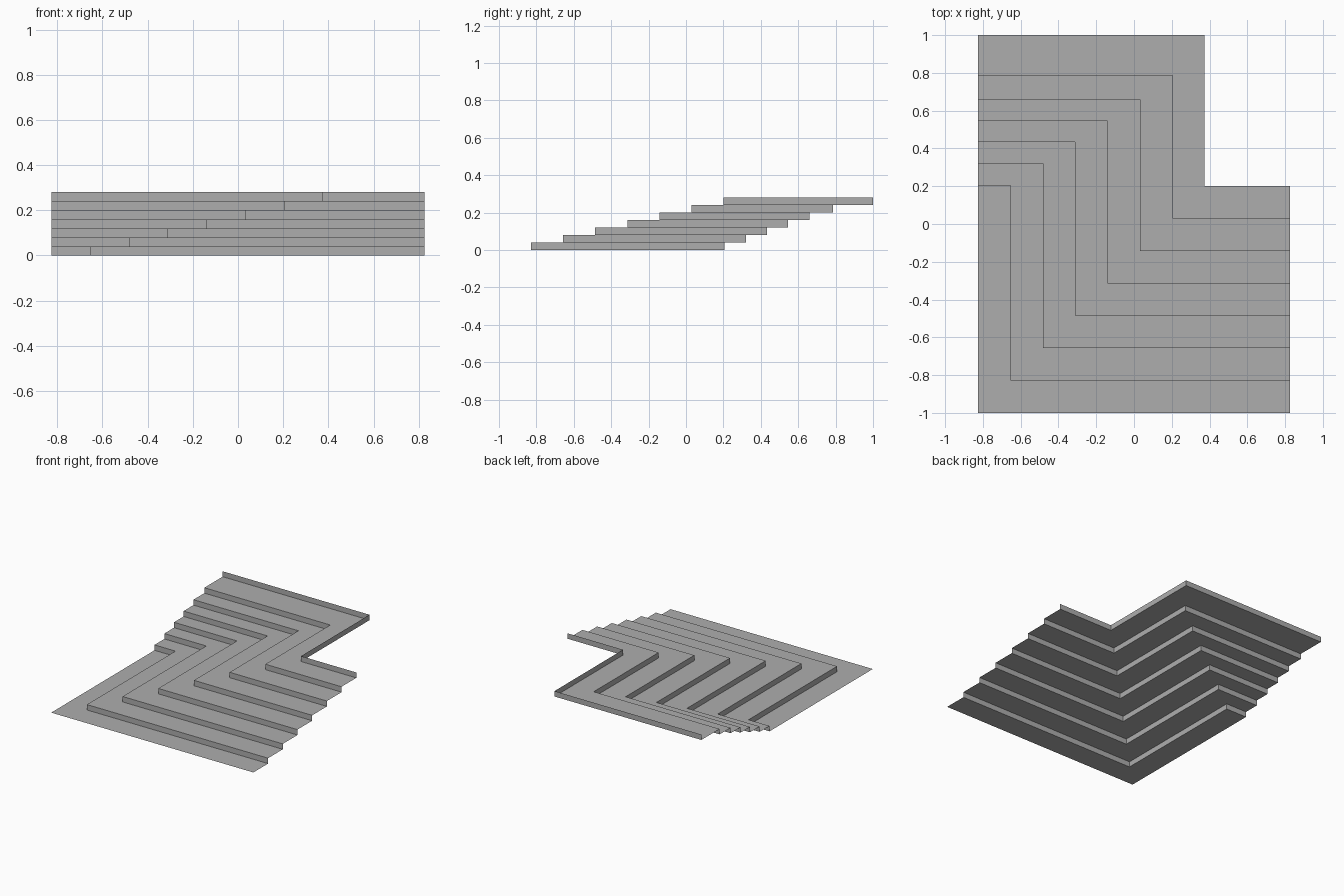
import bpy
import bmesh

cube = bpy.data.objects.get("Cube")
if cube:
    bpy.data.objects.remove(cube, do_unlink=True)

HALF_WIDTH = 0.826
RISE = 0.04
GOING = 0.1715
BACKS = [0.205, 0.32, 0.433, 0.545, 0.66, 0.787, 1.0]

grey = bpy.data.materials.new("plain_grey")
grey.use_nodes = True
colour = (0.42, 0.42, 0.42, 1)
grey.diffuse_color = colour
grey.node_tree.nodes["Principled BSDF"].inputs["Base Color"].default_value = colour


def make_sheet(name, faces):
    """Thin sheet object from a list of corner loops."""
    bm = bmesh.new()
    for loop in faces:
        bm.faces.new([bm.verts.new(p) for p in loop])
    bmesh.ops.remove_doubles(bm, verts=bm.verts, dist=0.0001)
    mesh = bpy.data.meshes.new(name)
    bm.to_mesh(mesh)
    bm.free()
    mesh.materials.append(grey)
    obj = bpy.data.objects.new(name, mesh)
    bpy.context.collection.objects.link(obj)


def at_height(line, z):
    return [(x, y, z) for x, y in line]


# Z-shaped plan line of each riser, from the left-hand edge to the right-hand edge
lines = []
for i, back in enumerate(BACKS):
    x = -HALF_WIDTH + GOING * (i + 1)
    y = -1 + GOING * (i + 1)
    lines.append([(-HALF_WIDTH, back), (x, back), (x, y), (HALF_WIDTH, y)])

front_edge = [(-HALF_WIDTH, -1), (HALF_WIDTH, -1)]

for i, line in enumerate(lines):
    z = RISE * i
    # Flat tread between the previous riser and this one
    previous = lines[i - 1] if i else front_edge
    make_sheet(f"tread_{i + 1}", [at_height(previous + line[::-1], z)])

    # Upright riser along the line
    low, high = at_height(line, z), at_height(line, z + RISE)
    make_sheet(f"riser_{i + 1}",
               [(low[k], low[k + 1], high[k + 1], high[k]) for k in range(len(line) - 1)])
